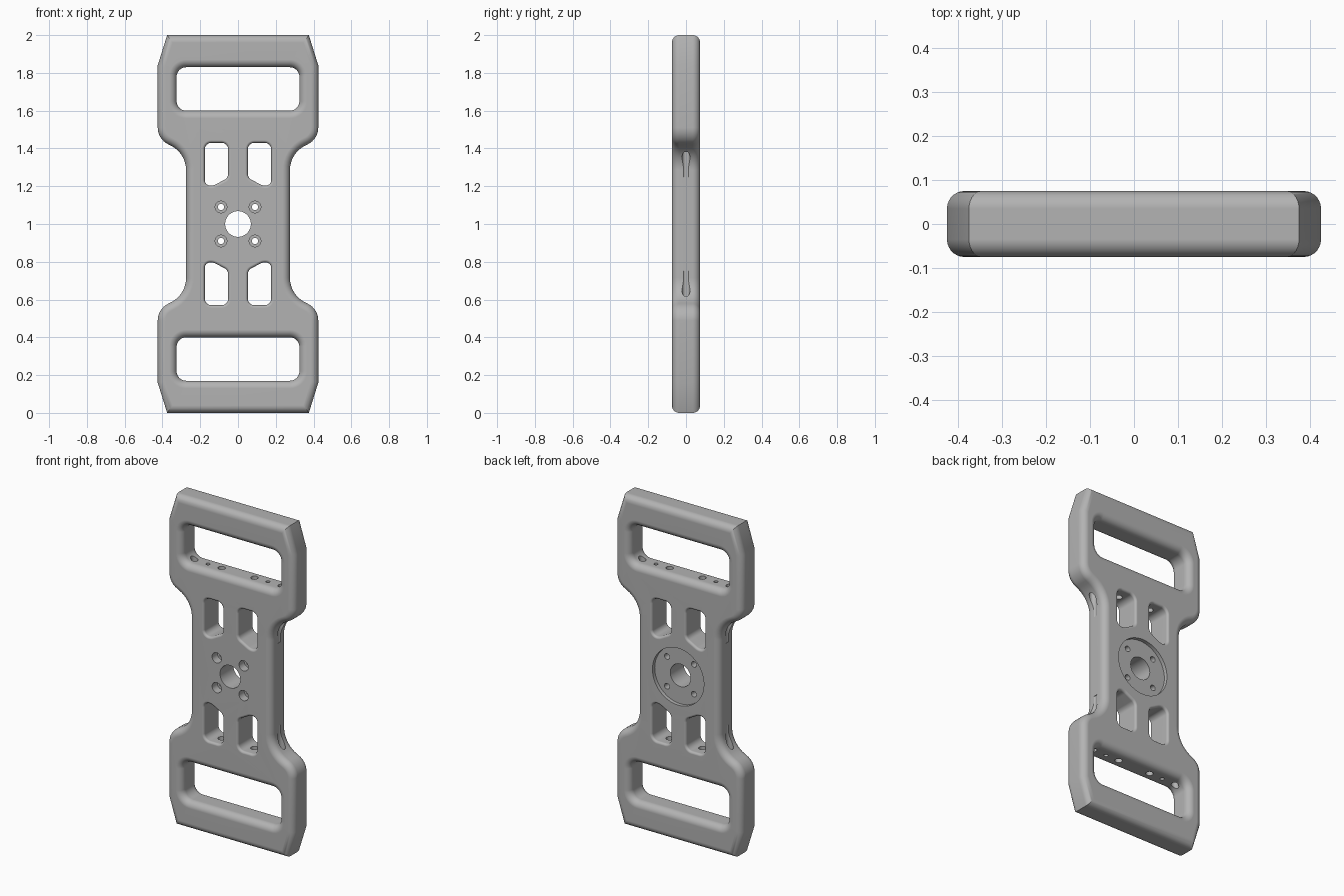
import bpy, bmesh, math
from mathutils import Vector, Matrix

if "Cube" in bpy.data.objects:
    bpy.data.objects.remove(bpy.data.objects["Cube"], do_unlink=True)

HALF = 0.075          # half thickness of the plate
MID = 1.0             # height of the centre

grey = bpy.data.materials.new("light grey")
grey.use_nodes = True
COLOUR = (0.45, 0.45, 0.45, 1)
grey.diffuse_color = COLOUR
grey.node_tree.nodes["Principled BSDF"].inputs["Base Color"].default_value = COLOUR


def rounded(corners, steps=8):
    """Outline from (x, z, tangent length) corners; each corner becomes an arc."""
    out = []
    for i, (x, z, t) in enumerate(corners):
        p = Vector((x, z))
        if t == 0:
            out.append(p)
            continue
        u = (Vector(corners[i - 1][:2]) - p).normalized()
        v = (Vector(corners[(i + 1) % len(corners)][:2]) - p).normalized()
        a, b = p + u * t, p + v * t
        w = math.sin(u.angle(v) / 2)
        for k in range(steps + 1):
            s = k / steps
            f, g, h = (1 - s) ** 2, 2 * w * s * (1 - s), s * s
            out.append((a * f + p * g + b * h) / (f + g + h))
    return out


def offset(points, d):
    """Move a closed outline outward by d."""
    n = len(points)
    area = sum(points[i - 1].cross(points[i]) for i in range(n))
    d = d if area > 0 else -d
    out = []
    for i, p in enumerate(points):
        e = (p - points[i - 1]).normalized()
        f = (points[(i + 1) % n] - p).normalized()
        n1, n2 = Vector((e.y, -e.x)), Vector((f.y, -f.x))
        out.append(p + (n1 + n2) * d / (1 + n1.dot(n2)))
    return out


def edge_stations(r, sign, steps, over=0.0):
    """Depths and offsets that round both rims with radius r."""
    front = []
    for k in range(steps + 1):
        a = math.pi / 2 * k / steps
        front.append((-HALF + r * (1 - math.cos(a)), sign * r * (1 - math.sin(a))))
    if over:
        front.insert(0, (-HALF - over, sign * r))
    return front + [(-y, o) for y, o in reversed(front)]


def loft(bm, outline, stations):
    rings = [[bm.verts.new((p.x, y, p.y)) for p in offset(outline, o)]
             for y, o in stations]
    n = len(outline)
    for a, b in zip(rings, rings[1:]):
        for i in range(n):
            j = (i + 1) % n
            bm.faces.new((a[i], a[j], b[j], b[i]))
    bm.faces.new(rings[0])
    bm.faces.new(rings[-1])


def cylinder(bm, radius, start, end, segments=24):
    start, end = Vector(start), Vector(end)
    axis = end - start
    turn = axis.to_track_quat('Z', 'Y').to_matrix().to_4x4()
    bmesh.ops.create_cone(bm, cap_ends=True, segments=segments, radius1=radius,
                          radius2=radius, depth=axis.length,
                          matrix=Matrix.Translation((start + end) / 2) @ turn)


def make(name, bm):
    bmesh.ops.recalc_face_normals(bm, faces=bm.faces)
    mesh = bpy.data.meshes.new(name)
    bm.to_mesh(mesh)
    bm.free()
    mesh.materials.append(grey)
    ob = bpy.data.objects.new(name, mesh)
    bpy.context.collection.objects.link(ob)
    return ob


# Plate with two wide ends, a narrow waist and rounded rims
quarter = [(0.375, 1.0, 0), (0.425, 0.84, 0), (0.425, 0.45, 0.06), (0.275, 0.375, 0.09)]
right = quarter + [(x, -z, t) for x, z, t in reversed(quarter)]
corners = right + [(-x, z, t) for x, z, t in reversed(right)]
bm = bmesh.new()
loft(bm, rounded([(x, z + MID, t) for x, z, t in corners]), edge_stations(0.04, -1, 7))
plate = make("plate", bm)
bpy.context.view_layer.objects.active = plate
plate.select_set(True)


def cut(name, bm):
    cutter = make(name, bm)
    cutter.hide_render = True
    mod = plate.modifiers.new(name, 'BOOLEAN')
    mod.operation = 'DIFFERENCE'
    mod.solver = 'EXACT'
    mod.object = cutter
    bpy.ops.object.modifier_apply(modifier=mod.name)
    bpy.data.objects.remove(cutter, do_unlink=True)


# Handle openings and lightening pockets
slot = [(0.325, 0.6, 0.05), (0.325, 0.83, 0.05), (-0.325, 0.83, 0.05), (-0.325, 0.6, 0.05)]
pocket = [(0.052, 0.43, 0.035), (0.176, 0.43, 0.035), (0.176, 0.203, 0.03),
          (0.13, 0.203, 0.014), (0.052, 0.245, 0.02)]
bm = bmesh.new()
for up in (1, -1):
    loft(bm, rounded([(x, MID + up * z, t) for x, z, t in slot]),
         edge_stations(0.04, 1, 7, 0.02))
    for side in (1, -1):
        loft(bm, rounded([(side * x, MID + up * z, t) for x, z, t in pocket]),
             edge_stations(0.014, 1, 3, 0.02))
cut("openings", bm)

# Round recess on the back
bm = bmesh.new()
cylinder(bm, 0.172, (0, HALF - 0.022, MID), (0, HALF + 0.02, MID), 64)
cut("back_recess", bm)

# Centre bore and bolt holes
bolts = [(x, z) for x in (-0.09, 0.09) for z in (MID - 0.09, MID + 0.09)]
bm = bmesh.new()
cylinder(bm, 0.068, (0, -0.1, MID), (0, 0.1, MID), 48)
for x, z in bolts:
    cylinder(bm, 0.017, (x, -0.1, z), (x, 0.1, z))
cut("through_holes", bm)

# Counterbores on the front
bm = bmesh.new()
for x, z in bolts:
    cylinder(bm, 0.031, (x, -0.1, z), (x, -0.025, z), 32)
cut("counterbores", bm)

# Drilled holes running from the handle openings
bm = bmesh.new()
for up in (1, -1):
    for side in (1, -1):
        for x, radius, depth in ((0.11, 0.021, 0.4), (0.2, 0.012, 0.5), (0.292, 0.021, 0.25)):
            cylinder(bm, radius, (side * x, 0, MID + up * depth),
                     (side * x, 0, MID + up * 0.65))
cut("drilled_holes", bm)

# Smooth shading with crisp machined edges
bpy.ops.object.shade_smooth_by_angle(angle=math.radians(32))
normals = plate.modifiers.new("weighted_normals", 'WEIGHTED_NORMAL')
normals.keep_sharp = True
